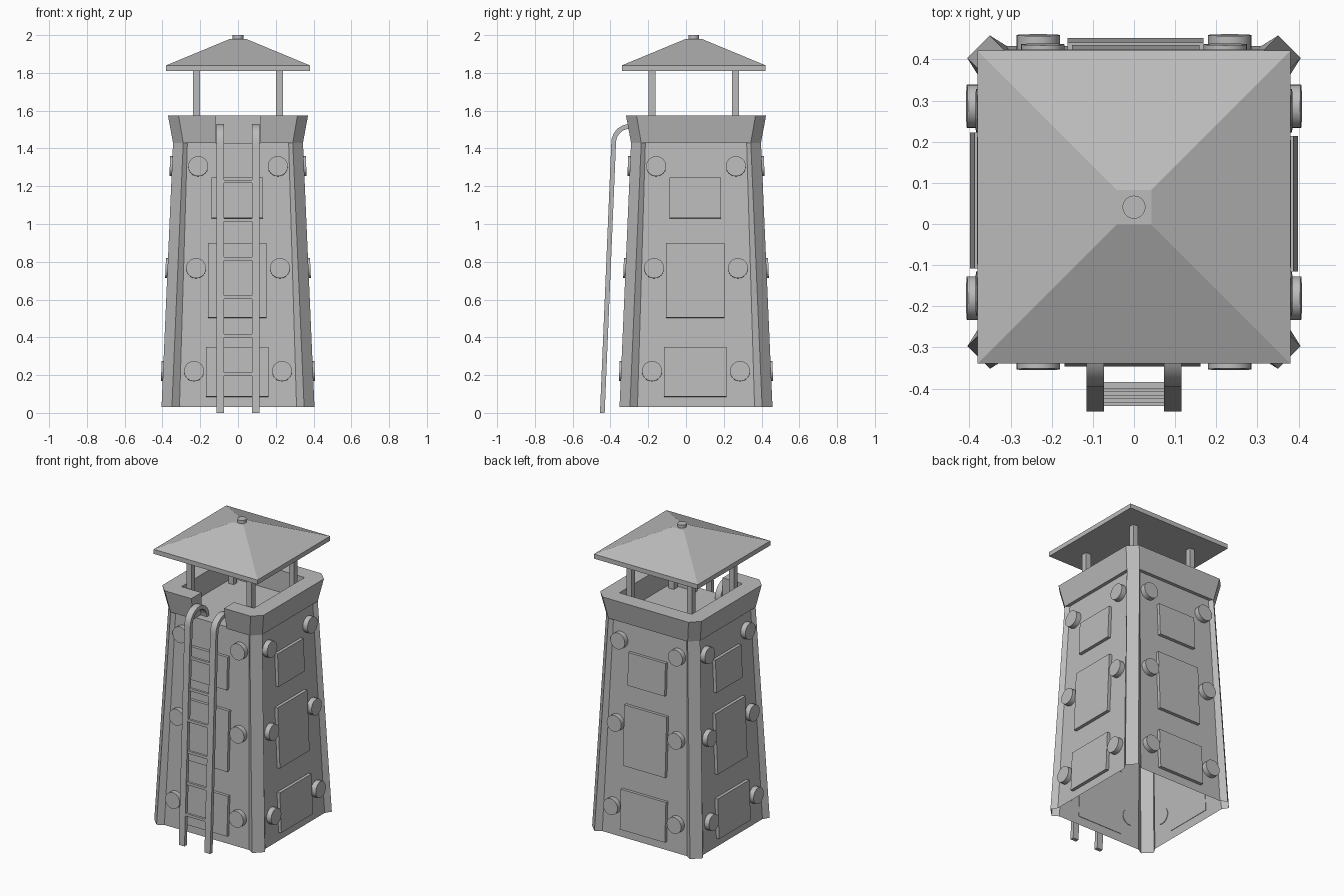
import bpy, bmesh, math
from mathutils import Matrix, Vector

if "Cube" in bpy.data.objects:
    bpy.data.objects.remove(bpy.data.objects["Cube"])

grey = bpy.data.materials.new("grey")
grey.diffuse_color = (0.5, 0.5, 0.5, 1)
grey.use_nodes = True
grey.node_tree.nodes["Principled BSDF"].inputs["Base Color"].default_value = grey.diffuse_color
CY = 0.053            # tower centre in y
RY = 0.041            # roof centre in y
Z0, Z1, Z2 = 0.03, 1.43, 1.575


def finish(name, bm, recalc=True):
    if recalc:
        bmesh.ops.recalc_face_normals(bm, faces=bm.faces)
    me = bpy.data.meshes.new(name)
    bm.to_mesh(me)
    bm.free()
    me.materials.append(grey)
    ob = bpy.data.objects.new(name, me)
    bpy.context.collection.objects.link(ob)
    return ob


def box(bm, size, matrix):
    bmesh.ops.create_cube(bm, size=1, matrix=matrix @ Matrix.Diagonal((*size, 1)))


def bridge(bm, a, b, closed=True):
    n = len(a)
    for i in range(n if closed else n - 1):
        j = (i + 1) % n
        bm.faces.new((a[i], a[j], b[j], b[i]))


def turned(pts, k):
    r = Matrix.Rotation(k * math.pi / 2, 2)
    return [r @ Vector(p) for p in pts]


# Tapered wall: recessed panel on each side, chamfered raised corners
def wall_loop(bm, panel, inner, edge, outer, z):
    side = [(-inner, -panel), (inner, -panel), (edge, -outer), (outer, -edge)]
    return [bm.verts.new((p.x, p.y + CY, z)) for k in range(4) for p in turned(side, k)]


bm = bmesh.new()
low = wall_loop(bm, 0.38, 0.31, 0.35, 0.405, Z0)
high = wall_loop(bm, 0.322, 0.268, 0.29, 0.344, Z1)
bridge(bm, low, high)
bm.faces.new(high)    # lookout floor
finish("tower_wall", bm)

# Flared parapet with a gap for the ladder
GAP = 0.12
IN = 0.265


def rim_path(half, edge):
    pts = [Vector((GAP, -half))]
    for k in range(4):
        pts += turned([(edge, -half), (half, -edge)], k)
    return pts + [Vector((-GAP, -half))]


bm = bmesh.new()
inner = [Vector((GAP, -IN))]
for k in range(4):
    inner += turned([(IN, -IN), (IN, -IN)], k)
inner.append(Vector((-GAP, -IN)))
rows = []
for path, z in ((rim_path(0.344, 0.29), Z1), (rim_path(0.371, 0.315), Z2), (inner, Z2), (inner, Z1)):
    rows.append([bm.verts.new((p.x, p.y + CY, z)) for p in path])
for i in range(4):
    bridge(bm, rows[i], rows[(i + 1) % 4], closed=False)
for end in (0, -1):
    bm.faces.new([r[end] for r in rows])
bmesh.ops.remove_doubles(bm, verts=bm.verts, dist=1e-5)
finish("parapet", bm)

# Plates and round bolts on all four sides
slope = (0.38 - 0.322) / (Z1 - Z0)


def on_wall(k, x, z):
    spin = Matrix.Translation((0, CY, 0)) @ Matrix.Rotation(k * math.pi / 2, 4, 'Z')
    y = -(0.38 - slope * (z - Z0))
    return spin @ Matrix.Translation((x, y, z)) @ Matrix.Rotation(-math.atan(slope), 4, 'X')


plates, bolts = bmesh.new(), bmesh.new()
for k in range(4):
    for w, z_low, z_high in ((0.33, 0.085, 0.347), (0.31, 0.503, 0.90), (0.272, 1.03, 1.245)):
        m = on_wall(k, -0.004, (z_low + z_high) / 2)
        box(plates, (w, 0.024, z_high - z_low), m @ Matrix.Translation((0, -0.009, 0)))
    for x, z in ((0.233, 0.22), (0.222, 0.765), (0.211, 1.305)):
        for s in (-1, 1):
            m = on_wall(k, s * x, z) @ Matrix.Translation((0, -0.015, 0))
            bmesh.ops.create_cone(bolts, cap_ends=True, segments=24, radius1=0.053, radius2=0.053,
                                  depth=0.038, matrix=m @ Matrix.Rotation(math.pi / 2, 4, 'X'))
finish("wall_plates", plates)
bolt_ob = finish("wall_bolts", bolts)

# Roof posts
bm = bmesh.new()
for sx in (-1, 1):
    for sy in (-1, 1):
        box(bm, (0.037, 0.037, 0.39), Matrix.Translation((sx * 0.221, RY + sy * 0.221, 1.62)))
finish("roof_posts", bm)

# Hipped roof with a small flat top
bm = bmesh.new()
loops = [[bm.verts.new((sx * h, RY + sy * h, z)) for sx, sy in ((-1, -1), (1, -1), (1, 1), (-1, 1))]
         for h, z in ((0.38, 1.81), (0.38, 1.84), (0.042, 1.98))]
bridge(bm, loops[0], loops[1])
bridge(bm, loops[1], loops[2])
bm.faces.new(loops[0])
bm.faces.new(loops[2])
finish("roof", bm)

# Roof knob
bm = bmesh.new()
bmesh.ops.create_cone(bm, cap_ends=True, segments=24, radius1=0.028, radius2=0.028, depth=0.04,
                      matrix=Matrix.Translation((0, RY, 1.98)))
knob = finish("roof_knob", bm)

# Ladder rails: straight leg, then a half-circle hook over the parapet gap
R, HY, HZ, T = 0.087, -0.296, 1.43, 0.0125
path = [(-0.443, 0.0, 0.0)]
path += [(HY - R * math.cos(a), HZ + R * math.sin(a), a)
         for a in (math.pi * i / 14 for i in range(15))]
bm = bmesh.new()
for s in (-1, 1):
    rings = []
    for y, z, a in path:
        ny, nz = -math.cos(a) * T, math.sin(a) * T
        rings.append([bm.verts.new((s * 0.094 + dx, y + d * ny, z + d * nz))
                      for dx, d in ((-0.021, 1), (0.021, 1), (0.021, -1), (-0.021, -1))])
    for a, b in zip(rings, rings[1:]):
        bridge(bm, a, b)
    bm.faces.new(rings[0])
    bm.faces.new(rings[-1])
rails = finish("ladder_rails", bm)

# Ladder rungs
bm = bmesh.new()
for i in range(6):
    z = 0.205 + i * 0.204
    y = -0.443 + (HY - R + 0.443) * z / HZ
    box(bm, (0.16, 0.016, 0.018), Matrix.Translation((0, y, z)))
finish("ladder_rungs", bm)

# Smooth the round parts, keep sharp edges
bpy.ops.object.select_all(action='DESELECT')
for ob in (bolt_ob, knob, rails):
    ob.select_set(True)
    bpy.context.view_layer.objects.active = ob
bpy.ops.object.shade_smooth_by_angle(angle=math.radians(30))
